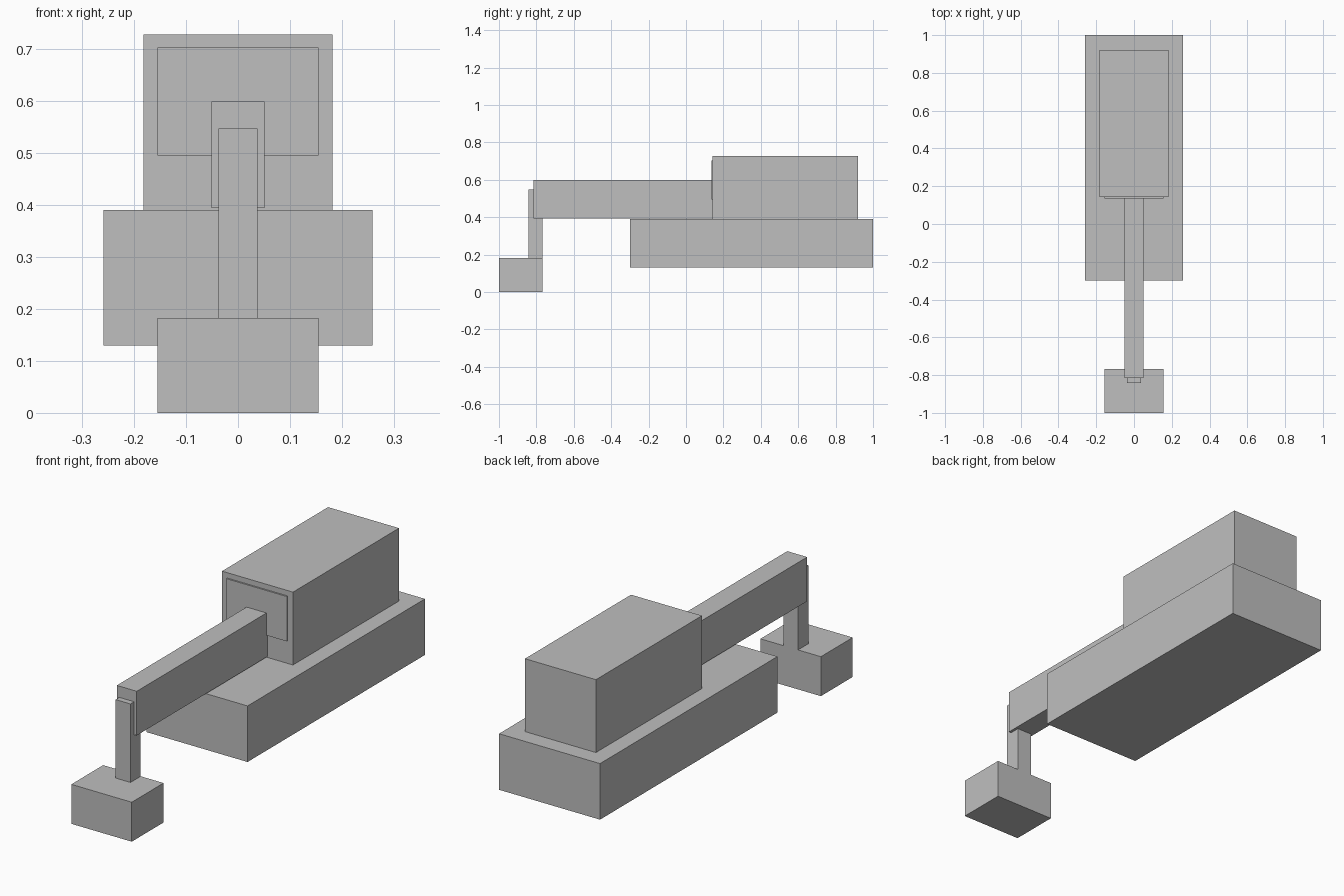
import bpy

if "Cube" in bpy.data.objects:
    bpy.data.objects.remove(bpy.data.objects["Cube"])

grey = bpy.data.materials.new("plain grey")
grey.diffuse_color = (0.52, 0.52, 0.52, 1)
grey.use_nodes = True
grey.node_tree.nodes["Principled BSDF"].inputs["Base Color"].default_value = grey.diffuse_color


def box(name, half_width, y0, y1, z0, z1):
    """Box centred on x = 0, spanning the given y and z ranges."""
    bpy.ops.mesh.primitive_cube_add(size=1, location=(0, (y0 + y1) / 2, (z0 + z1) / 2))
    ob = bpy.context.object
    ob.name = name
    ob.scale = (2 * half_width, y1 - y0, z1 - z0)
    bpy.ops.object.transform_apply(location=False, rotation=False, scale=True)
    ob.data.materials.append(grey)
    return ob


# Long lower slab and the housing resting on it
box("base", 0.259, -0.30, 1.0, 0.13, 0.39)
box("housing", 0.182, 0.143, 0.92, 0.39, 0.728)

# Thin plate on the front of the housing
box("front_plate", 0.155, 0.136, 0.146, 0.495, 0.703)

# Arm reaching forward, with a post down to the foot block
box("arm", 0.051, -0.815, 0.145, 0.394, 0.599)
box("post", 0.038, -0.842, -0.767, 0.18, 0.547)
box("foot_block", 0.155, -1.0, -0.767, 0.0, 0.183)
